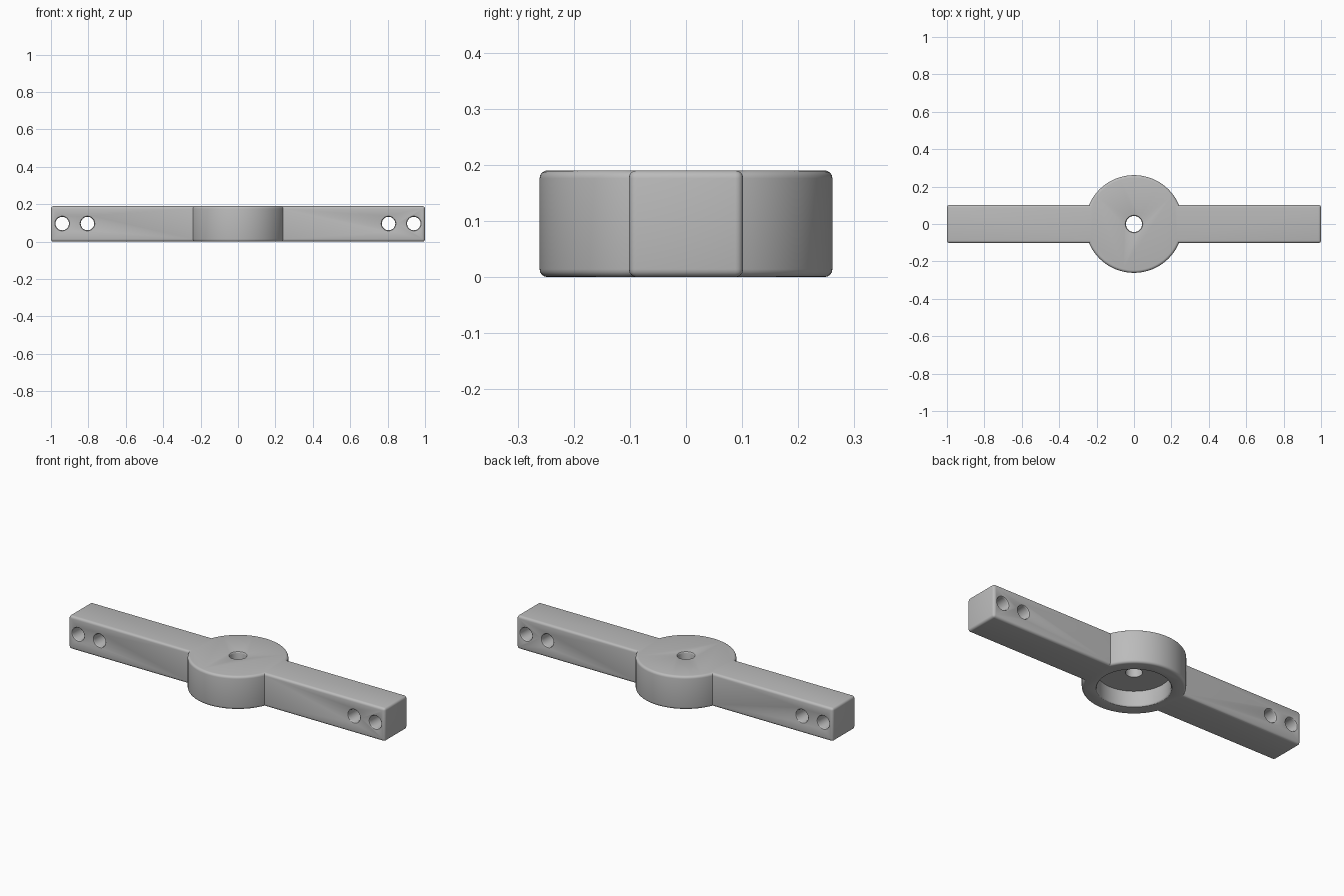
import bpy
import bmesh
from math import sin, cos, pi, asin, radians
from mathutils import Matrix

cube = bpy.data.objects.get("Cube")
if cube:
    bpy.data.objects.remove(cube, do_unlink=True)

HEIGHT, ARM, HUB, FILLET = 0.19, 0.102, 0.261, 0.014

grey = bpy.data.materials.new("plain grey")
grey.use_nodes = True
colour = (0.5, 0.5, 0.5, 1)
grey.diffuse_color = colour
grey.node_tree.nodes["Principled BSDF"].inputs["Base Color"].default_value = colour


def make_object(name, bm):
    bmesh.ops.recalc_face_normals(bm, faces=bm.faces)
    mesh = bpy.data.meshes.new(name)
    bm.to_mesh(mesh)
    bm.free()
    obj = bpy.data.objects.new(name, mesh)
    bpy.context.collection.objects.link(obj)
    mesh.materials.append(grey)
    return obj


def turned_cutter(name, profile, matrix, sides=48):
    """Solid of revolution from (radius, height) pairs, closed at both ends."""
    bm = bmesh.new()
    rings = [[bm.verts.new((r * cos(2 * pi * i / sides), r * sin(2 * pi * i / sides), h))
              for i in range(sides)] for r, h in profile]
    for low, high in zip(rings, rings[1:]):
        for i in range(sides):
            j = (i + 1) % sides
            bm.faces.new((low[i], low[j], high[j], high[i]))
    bm.faces.new(rings[0])
    bm.faces.new(rings[-1])
    bm.transform(matrix)
    obj = make_object(name, bm)
    obj.hide_render = True
    return obj


def flare(r, h, direction, size):
    """Rounded mouth of a hole, from its wall out past the surface at h."""
    curve = [(r + size * (1 - cos(a)), h - direction * size * (1 - sin(a)))
             for a in (0, pi / 6, pi / 3, pi / 2)]
    return curve + [(r + size, h + direction * 0.02)]


# Bar outline: two straight arms joined by a round hub
start = asin(ARM / HUB)
arc = [start + (pi - 2 * start) * i / 40 for i in range(41)]
half = [(1, ARM)] + [(HUB * cos(a), HUB * sin(a)) for a in arc] + [(-1, ARM)]
outline = half + [(-x, -y) for x, y in half]

bm = bmesh.new()
base = bm.faces.new([bm.verts.new((x, y, 0)) for x, y in outline])
extruded = bmesh.ops.extrude_face_region(bm, geom=[base])
bmesh.ops.translate(bm, vec=(0, 0, HEIGHT),
                    verts=[v for v in extruded["geom"] if isinstance(v, bmesh.types.BMVert)])
bmesh.ops.recalc_face_normals(bm, faces=bm.faces)

# Round the top and bottom rims and the arm ends, not the inner corners
rims = [e for e in bm.edges
        if abs(e.verts[0].co.z - e.verts[1].co.z) < 1e-4
        or all(abs(v.co.x) > 0.99 for v in e.verts)]
bmesh.ops.bevel(bm, geom=rims, offset=FILLET, offset_type='OFFSET', segments=4,
                profile=0.5, affect='EDGES', clamp_overlap=False)
bar = make_object("arm_bar", bm)

# Round pocket under the hub, and the centre hole through its roof
cutters = [
    turned_cutter("hub_pocket_cutter",
                  flare(0.185, 0, -1, 0.01)[::-1] + [(0.185, 0.09)], Matrix()),
    turned_cutter("centre_hole_cutter",
                  [(0.043, 0.05)] + flare(0.043, HEIGHT, 1, 0.008), Matrix()),
]

# Two cross holes near each arm end
for x in (-0.94, -0.805, 0.805, 0.94):
    place = Matrix.Translation((x, 0, 0.097)) @ Matrix.Rotation(radians(90), 4, 'X')
    profile = flare(0.036, -ARM, -1, 0.007)[::-1] + flare(0.036, ARM, 1, 0.007)
    cutters.append(turned_cutter("cross_hole_cutter", profile, place, 32))

bpy.context.view_layer.objects.active = bar
for cutter in cutters:
    mod = bar.modifiers.new("cut", 'BOOLEAN')
    mod.operation = 'DIFFERENCE'
    mod.solver = 'EXACT'
    mod.object = cutter
    bpy.ops.object.modifier_apply(modifier=mod.name)
    bpy.data.objects.remove(cutter, do_unlink=True)

bpy.ops.object.select_all(action='DESELECT')
bar.select_set(True)
bpy.ops.object.shade_smooth_by_angle(angle=radians(30))
